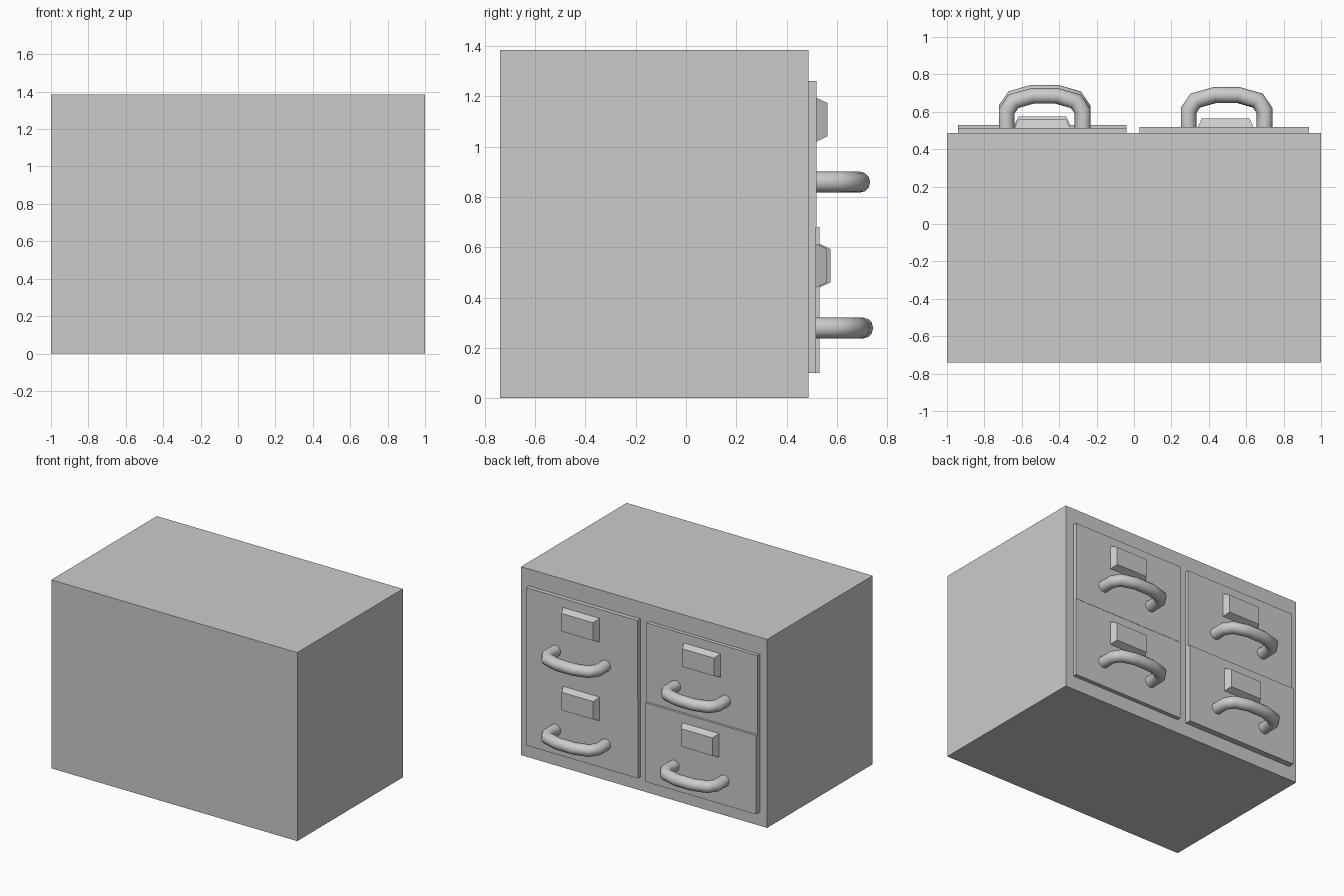
import bpy, bmesh, math
from mathutils import Vector

if "Cube" in bpy.data.objects:
    bpy.data.objects.remove(bpy.data.objects["Cube"])

# One plain grey for the whole cabinet
GREY = (0.6, 0.6, 0.6, 1)
grey = bpy.data.materials.new("plain_grey")
grey.use_nodes = True
grey.diffuse_color = GREY
grey.node_tree.nodes["Principled BSDF"].inputs["Base Color"].default_value = GREY

BODY_BACK, BODY_FACE = -0.74, 0.486


def finish(name, bm):
    bmesh.ops.recalc_face_normals(bm, faces=bm.faces)
    mesh = bpy.data.meshes.new(name)
    bm.to_mesh(mesh)
    bm.free()
    mesh.materials.append(grey)
    obj = bpy.data.objects.new(name, mesh)
    bpy.context.collection.objects.link(obj)
    return obj


def block(name, x, y, z, inset=0.0):
    """Box between (low, high) pairs; inset narrows its +y end."""
    bm = bmesh.new()
    bmesh.ops.create_cube(bm, size=2)
    centre = Vector([sum(p) / 2 for p in (x, y, z)])
    half = Vector([(p[1] - p[0]) / 2 for p in (x, y, z)])
    for v in bm.verts:
        shrink = inset if v.co.y > 0 else 0
        size = half - Vector((shrink, 0, shrink))
        v.co = centre + v.co * size
    return finish(name, bm)


def handle(name, x, y, z, radius=0.042, sides=12):
    """Round bar swept along an angular bow with mitred corners."""
    half = [(0.203, -0.005), (0.203, 0.09), (0.167, 0.143), (0.065, 0.172)]
    path = [Vector((-a, b, 0)) for a, b in half]
    path += [Vector((a, b, 0)) for a, b in reversed(half)]
    bm = bmesh.new()
    rings = []
    for i, p in enumerate(path):
        before = (p - path[i - 1]).normalized() if i else None
        after = (path[i + 1] - p).normalized() if i < len(path) - 1 else before
        before = before or after
        tangent = (before + after).normalized()
        side = Vector((-tangent.y, tangent.x, 0)) / tangent.dot(after)
        ring = []
        for k in range(sides):
            t = math.tau * k / sides
            offset = side * math.cos(t) + Vector((0, 0, math.sin(t)))
            ring.append(bm.verts.new(Vector((x, y, z)) + p + offset * radius))
        rings.append(ring)
    for a, b in zip(rings, rings[1:]):
        for k in range(sides):
            n = (k + 1) % sides
            bm.faces.new((a[k], a[n], b[n], b[k]))
    bm.faces.new(rings[0])
    bm.faces.new(rings[-1])
    obj = finish(name, bm)
    bpy.ops.object.select_all(action="DESELECT")
    obj.select_set(True)
    bpy.context.view_layer.objects.active = obj
    bpy.ops.object.shade_smooth_by_angle(angle=math.radians(50))


# Cabinet body
block("cabinet_body", (-1, 1), (BODY_BACK, BODY_FACE), (0, 1.385))

# Four drawers: name, x range, label centre, handle centre, bottom, front face
LEFT, RIGHT = (0.03, 0.935), (-0.94, -0.04)
drawers = [
    ("left_lower", LEFT, 0.49, 0.495, 0.10, 0.516),
    ("left_upper", LEFT, 0.49, 0.495, 0.68, 0.518),
    ("right_lower", RIGHT, -0.49, -0.478, 0.10, 0.530),
    ("right_upper", RIGHT, -0.49, -0.478, 0.68, 0.513),
]
for name, span, label_x, handle_x, low, face in drawers:
    block(name + "_drawer", span, (BODY_FACE - 0.01, face), (low, low + 0.58))
    block(name + "_label_holder", (label_x - 0.15, label_x + 0.15),
          (face - 0.002, face + 0.045), (low + 0.339, low + 0.515), inset=0.022)
    handle(name + "_handle", handle_x, face, low + 0.179)
